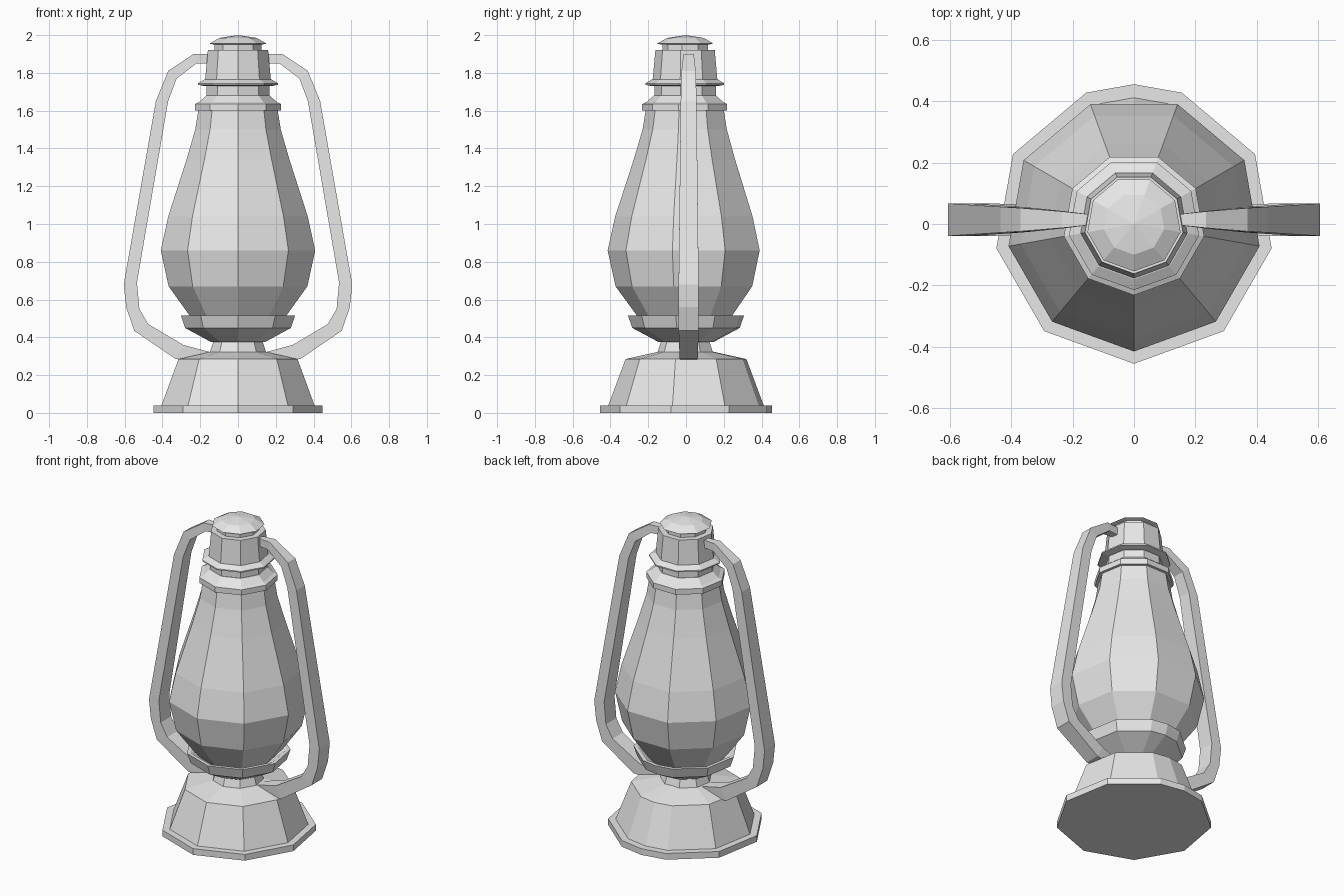
import bpy
import bmesh
from math import cos, sin, radians

# Remove the default cube
cube = bpy.data.objects.get("Cube")
if cube:
    bpy.data.objects.remove(cube, do_unlink=True)

# Single plain grey for the whole lantern
grey = bpy.data.materials.new("plain grey")
grey.use_nodes = True
colour = (0.8, 0.8, 0.8, 1.0)
grey.diffuse_color = colour
grey.node_tree.nodes["Principled BSDF"].inputs["Base Color"].default_value = colour

# Nine-sided sections with a corner at the front
NINE = [-90 + 40 * step for step in range(9)]
# The same section with one more corner at the back
TEN = sorted(NINE + [90])


def finish(name, bm):
    """Turn a bmesh into a flat-shaded object."""
    bmesh.ops.recalc_face_normals(bm, faces=bm.faces)
    mesh = bpy.data.meshes.new(name)
    bm.to_mesh(mesh)
    bm.free()
    mesh.materials.append(grey)
    obj = bpy.data.objects.new(name, mesh)
    bpy.context.collection.objects.link(obj)
    return obj


def bridge(bm, rings):
    """Skin consecutive rings and close both ends."""
    for lower, upper in zip(rings, rings[1:]):
        count = len(lower)
        for i in range(count):
            j = (i + 1) % count
            bm.faces.new((lower[i], lower[j], upper[j], upper[i]))
    bm.faces.new(rings[0][::-1])
    bm.faces.new(rings[-1])


def turned(name, profile, angles=NINE):
    """Revolve a (radius, height) profile through the given angles."""
    bm = bmesh.new()
    rings = []
    for radius, z in profile:
        rings.append([
            bm.verts.new((radius * cos(radians(a)), radius * sin(radians(a)), z))
            for a in angles
        ])
    bridge(bm, rings)
    bmesh.ops.remove_doubles(bm, verts=bm.verts, dist=0.0001)
    return finish(name, bm)


# Base: flat foot, tapered fuel tank and short neck
turned("foot_plate", [(0.455, 0), (0.455, 0.04)], TEN)
turned("fuel_tank", [(0.413, 0.035), (0.32, 0.285), (0.14, 0.325)], TEN)
turned("tank_neck", [(0.155, 0.31), (0.128, 0.39)])

# Burner cup holding the globe, hollow at the top
turned("burner_cup", [(0.145, 0.375), (0.285, 0.45), (0.307, 0.515),
                      (0.285, 0.515), (0.2, 0.46)], TEN)

# Glass globe
turned("globe", [(0.17, 0.42), (0.26, 0.515), (0.373, 0.67), (0.415, 0.86),
                 (0.375, 1.04), (0.277, 1.34), (0.23, 1.5), (0.212, 1.61)])

# Collar, flange, chimney and cap
turned("globe_collar", [(0.232, 1.6), (0.232, 1.635), (0.21, 1.645), (0.17, 1.68)])
turned("chimney_neck", [(0.168, 1.66), (0.168, 1.745)])
turned("chimney_flange", [(0.18, 1.73), (0.215, 1.737), (0.215, 1.745), (0.18, 1.765)])
turned("chimney", [(0.178, 1.75), (0.162, 1.92)])
turned("cap_neck", [(0.125, 1.91), (0.125, 1.96)])
turned("cap", [(0.13, 1.95), (0.154, 1.955), (0.1, 1.985), (0.0005, 2.0)])

# Handle stations: outer x, outer z, inner x, inner z, half depth
STATIONS = [
    (0.13, 1.9, 0.13, 1.85, 0.016),
    (0.235, 1.9, 0.22, 1.85, 0.027),
    (0.37, 1.81, 0.325, 1.77, 0.038),
    (0.435, 1.65, 0.37, 1.65, 0.042),
    (0.605, 0.68, 0.535, 0.69, 0.053),
    (0.592, 0.56, 0.522, 0.55, 0.053),
    (0.55, 0.435, 0.475, 0.47, 0.053),
    (0.33, 0.285, 0.29, 0.36, 0.048),
    (0.14, 0.27, 0.14, 0.32, 0.03),
]


def handle(name, side):
    """Sweep a rectangular section of changing depth through the stations."""
    bm = bmesh.new()
    middle = 0.014
    rings = []
    for ox, oz, ix, iz, half in STATIONS:
        corners = [(ox, oz, -half), (ox, oz, half), (ix, iz, half), (ix, iz, -half)]
        rings.append([bm.verts.new((side * x, middle + d, z)) for x, z, d in corners])
    bridge(bm, rings)
    return finish(name, bm)


# Pair of side handles
for label, side in (("left_handle", 1), ("right_handle", -1)):
    handle(label, side)
